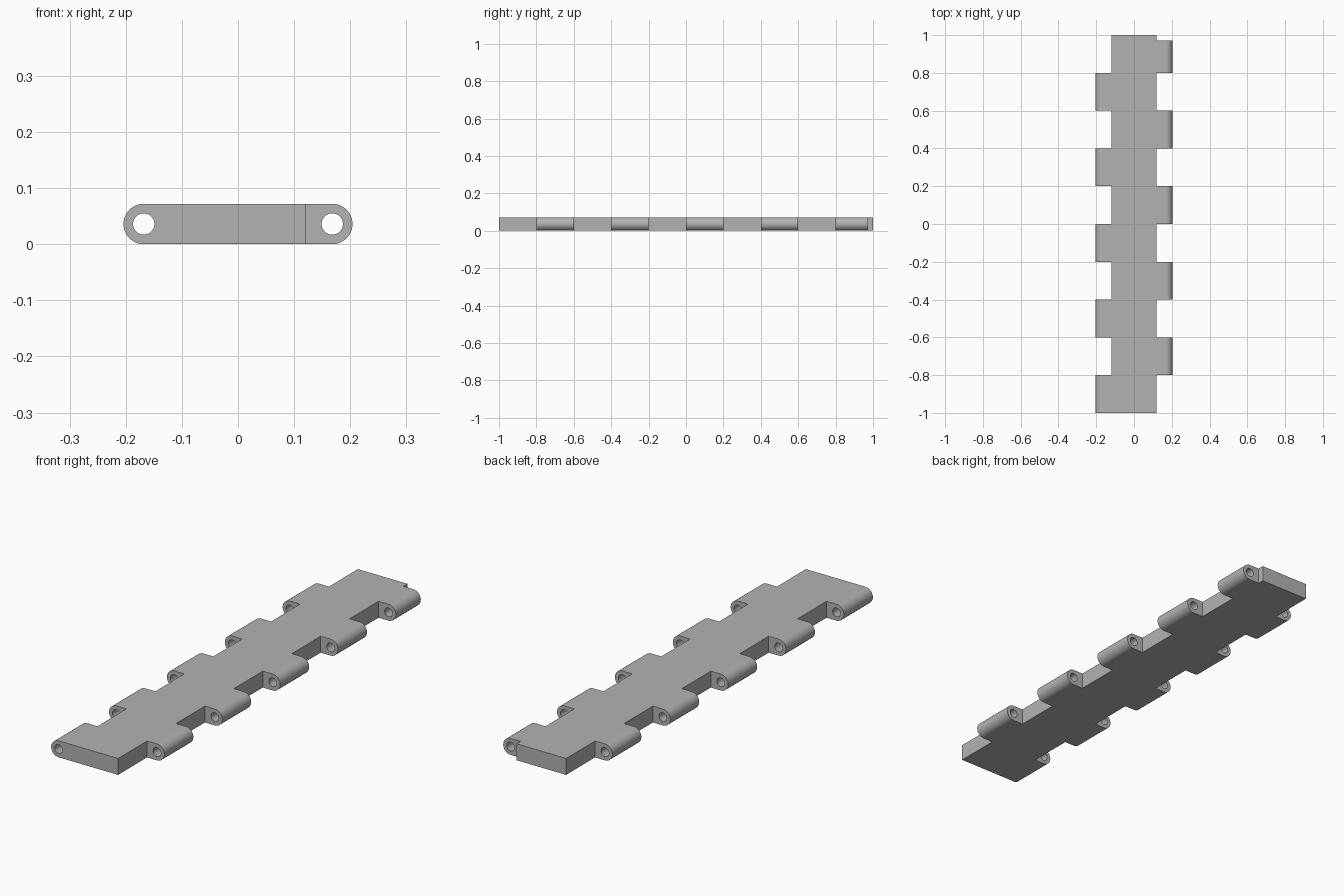
import bpy, bmesh, math

if "Cube" in bpy.data.objects:
    bpy.data.objects.remove(bpy.data.objects["Cube"])

BODY_X, HEIGHT = 0.12, 0.072      # half width and thickness of the strip
PIN_X, R, HOLE = 0.168, 0.036, 0.019
SEG = 48
STEP = 0.2

grey = bpy.data.materials.new("plain grey")
grey.diffuse_color = (0.45, 0.45, 0.45, 1)
grey.use_nodes = True
grey.node_tree.nodes["Principled BSDF"].inputs["Base Color"].default_value = grey.diffuse_color


def finish(bm, name):
    bmesh.ops.recalc_face_normals(bm, faces=bm.faces)
    mesh = bpy.data.meshes.new(name)
    bm.to_mesh(mesh)
    bm.free()
    mesh.materials.append(grey)
    obj = bpy.data.objects.new(name, mesh)
    bpy.context.collection.objects.link(obj)
    bpy.context.view_layer.objects.active = obj
    obj.select_set(True)
    bpy.ops.object.shade_smooth_by_angle(angle=math.radians(30))
    obj.select_set(False)


def knuckle_profile():
    """Matching outer and hole loops: round outside, square against the strip."""
    back = PIN_X - BODY_X
    outer, inner = [], []
    for i in range(SEG):
        a = 2 * math.pi * i / SEG
        c, s = math.cos(a), math.sin(a)
        inner.append((HOLE * c, HOLE * s))
        if c > -1e-6:
            outer.append((R * c, R * s))
        else:
            t = min(back / -c, R / max(abs(s), 1e-6))
            outer.append((t * c, t * s))
    # snap the nearest points to the two square corners
    for sign in (1, -1):
        corner = (-back, sign * R)
        k = min(range(SEG), key=lambda j: math.dist(outer[j], corner))
        outer[k] = corner
    return outer, inner


def knuckle(name, side, y0, y1):
    bm = bmesh.new()
    outer, inner = [
        [[bm.verts.new((side * (PIN_X + x), y, R + z)) for x, z in loop] for y in (y0, y1)]
        for loop in knuckle_profile()]
    for i in range(SEG):
        j = (i + 1) % SEG
        for end in (0, 1):
            bm.faces.new((outer[end][i], outer[end][j], inner[end][j], inner[end][i]))
        bm.faces.new((inner[0][i], inner[0][j], inner[1][j], inner[1][i]))
        # the side joined to the strip stays open
        if not all(abs(abs(o.co.x) - BODY_X) < 1e-5 for o in (outer[0][i], outer[0][j])):
            bm.faces.new((outer[0][i], outer[0][j], outer[1][j], outer[1][i]))
    finish(bm, name)


# Alternating knuckles; the last one on the right is slightly shorter
spans = []
for i in range(10):
    side = -1 if i % 2 == 0 else 1
    y0 = -1 + i * STEP
    spans.append((side, y0, 0.972 if i == 9 else y0 + STEP))
for i, (side, y0, y1) in enumerate(spans):
    knuckle(f"{'left' if side < 0 else 'right'}_knuckle_{i // 2 + 1}", side, y0, y1)

# Central strip with side walls only between the knuckles
bm = bmesh.new()
ys = [-1 + i * STEP for i in range(10)] + [0.972, 1.0]
rings = [[bm.verts.new((x, y, z)) for x, z in
          ((-BODY_X, 0), (BODY_X, 0), (BODY_X, HEIGHT), (-BODY_X, HEIGHT))] for y in ys]
for a, b, ya, yb in zip(rings, rings[1:], ys, ys[1:]):
    mid = (ya + yb) / 2
    joined = {side for side, y0, y1 in spans if y0 < mid < y1}
    for k, side in enumerate((0, 1, 0, -1)):
        if side not in joined:
            n = (k + 1) % 4
            bm.faces.new((a[k], a[n], b[n], b[k]))
bm.faces.new(rings[0])
bm.faces.new(rings[-1])
bmesh.ops.recalc_face_normals(bm, faces=bm.faces)
finish(bm, "hinge_strip")
